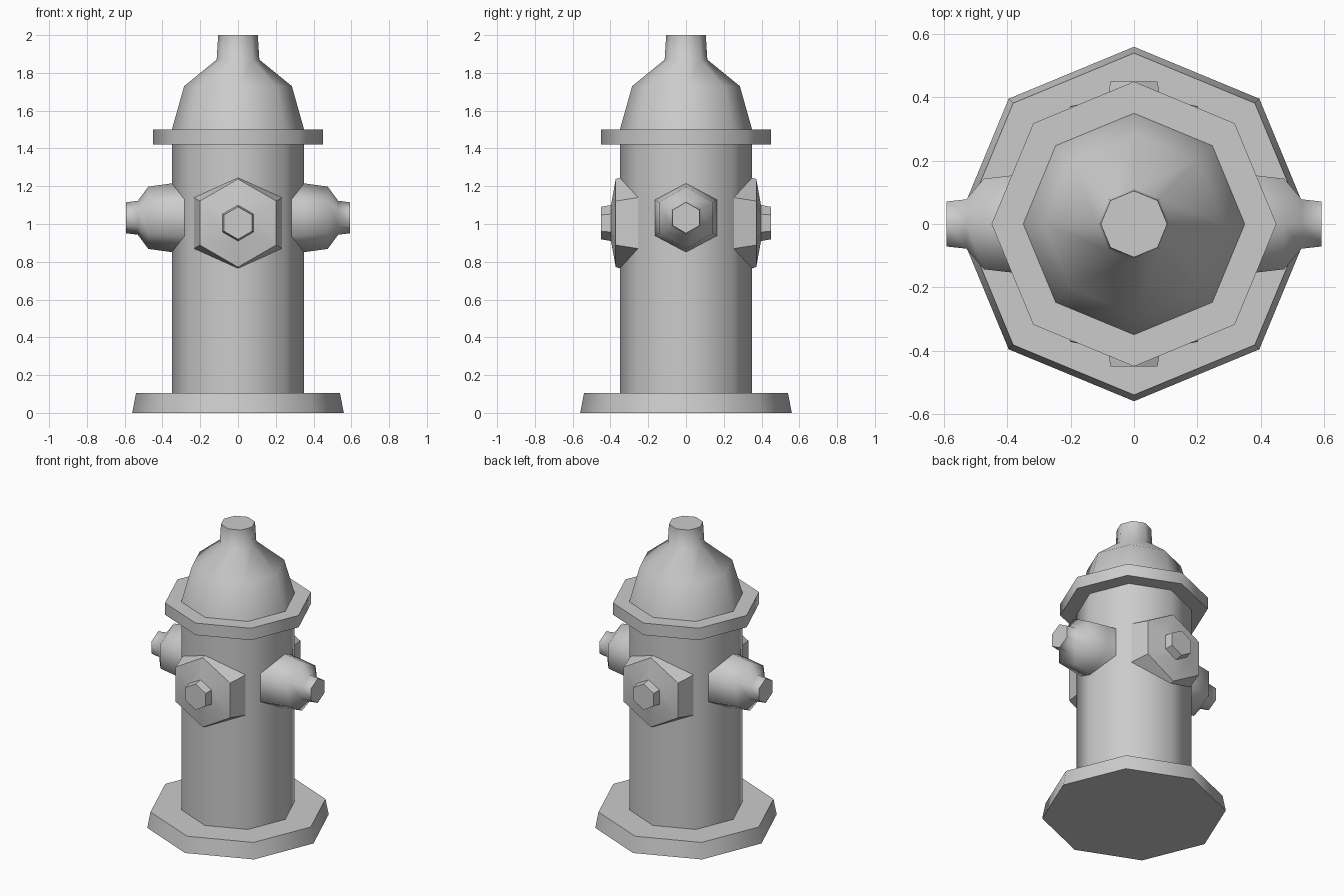
import bpy, bmesh
from math import sin, cos, pi, radians
from mathutils import Matrix

if "Cube" in bpy.data.objects:
    bpy.data.objects.remove(bpy.data.objects["Cube"])


def turned(name, profile, sides, matrix, angle, start_cap=True):
    """Turn (radius, height) pairs around the local z axis with a few sides."""
    bm = bmesh.new()
    rings = [[bm.verts.new((r * cos(2 * pi * i / sides), r * sin(2 * pi * i / sides), h))
              for i in range(sides)] for r, h in profile]
    for a, b in zip(rings, rings[1:]):
        for i in range(sides):
            j = (i + 1) % sides
            bm.faces.new((a[i], a[j], b[j], b[i]))
    if start_cap:
        bm.faces.new(rings[0][::-1])
    bm.faces.new(rings[-1])
    bm.transform(matrix)
    bmesh.ops.recalc_face_normals(bm, faces=bm.faces)
    mesh = bpy.data.meshes.new(name)
    bm.to_mesh(mesh)
    bm.free()
    obj = bpy.data.objects.new(name, mesh)
    bpy.context.collection.objects.link(obj)
    bpy.ops.object.select_all(action='DESELECT')
    obj.select_set(True)
    bpy.context.view_layer.objects.active = obj
    bpy.ops.object.shade_smooth_by_angle(angle=radians(angle))
    return obj


# Octagonal column: foot plate, barrel, collar, bonnet and top nut
column = [(0.56, 0), (0.54, 0.105), (0.35, 0.105), (0.35, 1.42), (0.45, 1.42),
          (0.45, 1.5), (0.35, 1.5), (0.285, 1.73), (0.113, 1.87), (0.105, 2.0)]
turned("hydrant_body", column, 8, Matrix.Identity(4), 50)

# Hexagonal outlets: the local x axis (a corner) ends up pointing along world z
side_profile = [(0.19, 0.28), (0.182, 0.35), (0.165, 0.475), (0.09, 0.53), (0.082, 0.592)]
cap_profile = [(0.272, 0.245), (0.233, 0.372), (0.095, 0.397), (0.086, 0.45)]
point_x = Matrix.Rotation(pi / 2, 4, 'Y')

for label, turn in (("right", 0), ("left", pi)):
    place = Matrix.Translation((0, 0, 1.033)) @ Matrix.Rotation(turn, 4, 'Z') @ point_x
    turned(label + "_outlet", side_profile, 6, place, 65, False)

for label, turn in (("front", -pi / 2), ("back", pi / 2)):
    place = Matrix.Translation((0, 0, 1.005)) @ Matrix.Rotation(turn, 4, 'Z') @ point_x
    turned(label + "_cap", cap_profile, 6, place, 30, False)
